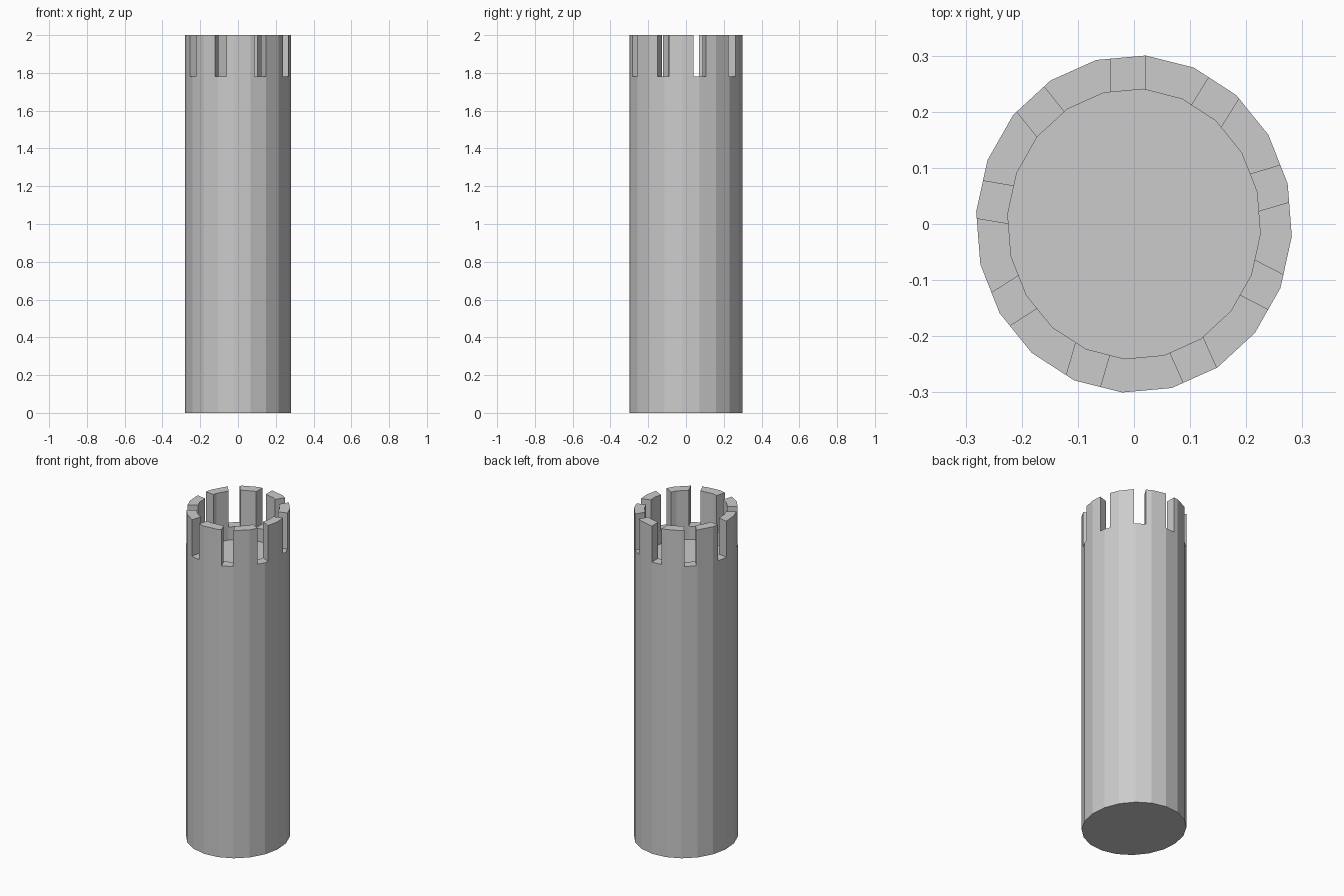
import bpy, bmesh
from math import sin, cos, radians, atan2
from mathutils import Vector, Matrix

if "Cube" in bpy.data.objects:
    bpy.data.objects.remove(bpy.data.objects["Cube"])

SIDES, RX, RY = 20, 0.282, 0.301
HEIGHT, SLOT_Z, FLOOR_Z = 2.0, 1.78, 1.7


def new_object(name, bm):
    bmesh.ops.recalc_face_normals(bm, faces=bm.faces)
    mesh = bpy.data.meshes.new(name)
    bm.to_mesh(mesh)
    bm.free()
    obj = bpy.data.objects.new(name, mesh)
    bpy.context.collection.objects.link(obj)
    return obj


def ring(bm, scale, z):
    angles = [radians(4.2 + 360 / SIDES * i) for i in range(SIDES)]
    return [bm.verts.new((RX * scale * sin(a), RY * scale * cos(a), z)) for a in angles]


# Tower: slightly oval shaft with a recessed top
bm = bmesh.new()
rings = [ring(bm, 1, 0), ring(bm, 1, HEIGHT), ring(bm, 0.8, HEIGHT), ring(bm, 0.8, FLOOR_Z)]
for low, high in zip(rings, rings[1:]):
    for i in range(SIDES):
        j = (i + 1) % SIDES
        bm.faces.new((low[i], low[j], high[j], high[i]))
bm.faces.new(rings[0])
bm.faces.new(rings[-1])
tower = new_object("tower", bm)

# Slots around the rim: outer and inner centre of each cut
slots = [
    (-0.0105, 0.299, -0.0105, 0.24), (0.161, 0.244, 0.130, 0.194),
    (0.269, 0.072, 0.215, 0.056), (0.252, -0.121, 0.2015, -0.095),
    (0.117, -0.2685, 0.0945, -0.218), (-0.09, -0.2785, -0.074, -0.224),
    (-0.237, -0.1515, -0.19, -0.1215), (-0.2767, 0.044, -0.2235, 0.035),
    (-0.1866, 0.225, -0.151, 0.1805),
]
bm = bmesh.new()
for ox, oy, ix, iy in slots:
    outer, inner = Vector((ox, oy, 0)), Vector((ix, iy, 0))
    d = (outer - inner).normalized()
    width = 0.0625 + 0.005 * abs(d.x)
    centre = (outer + inner) / 2
    centre.z = SLOT_Z + 0.2
    mat = (Matrix.Translation(centre) @ Matrix.Rotation(atan2(d.y, d.x), 4, 'Z')
           @ Matrix.Diagonal((0.14, width, 0.4, 1)))
    bmesh.ops.create_cube(bm, size=1, matrix=mat)
cutter = new_object("slot_cutter", bm)
cutter.hide_render = True

# Cut the battlements and remove the helper
mod = tower.modifiers.new("slots", 'BOOLEAN')
mod.operation = 'DIFFERENCE'
mod.solver = 'EXACT'
mod.object = cutter
bpy.context.view_layer.objects.active = tower
bpy.ops.object.modifier_apply(modifier=mod.name)
bpy.data.objects.remove(cutter, do_unlink=True)
